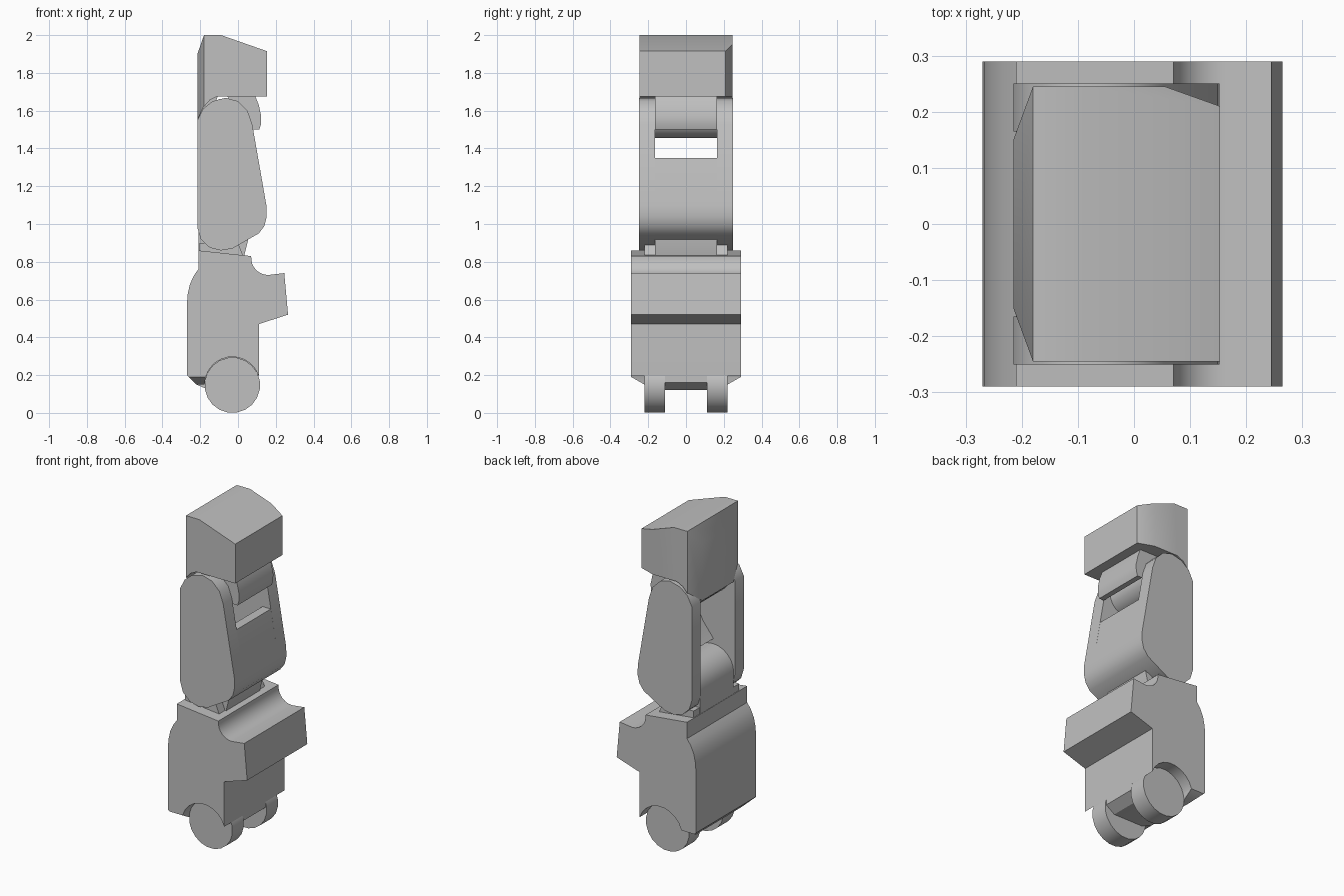
import bpy, bmesh
from math import pi, cos, sin, radians
from mathutils import Vector

cube = bpy.data.objects.get("Cube")
if cube:
    bpy.data.objects.remove(cube, do_unlink=True)

grey = bpy.data.materials.new("plain grey")
grey.use_nodes = True
colour = (0.53, 0.53, 0.53, 1)
grey.diffuse_color = colour
grey.node_tree.nodes["Principled BSDF"].inputs["Base Color"].default_value = colour


def arc(cx, cz, r, start, end, steps):
    """Points on an arc in the XZ plane, angles in degrees."""
    angles = [radians(start + (end - start) * i / steps) for i in range(steps + 1)]
    return [(cx + r * cos(a), cz + r * sin(a)) for a in angles]


def slab(name, profile, y0, y1, cuts=()):
    """Extrude an XZ profile along Y, then trim it with (point, outward normal) planes."""
    bm = bmesh.new()
    face = bm.faces.new([bm.verts.new((x, y0, z)) for x, z in profile])
    ext = bmesh.ops.extrude_face_region(bm, geom=[face])
    for v in ext["geom"]:
        if isinstance(v, bmesh.types.BMVert):
            v.co.y = y1
    for point, normal in cuts:
        bmesh.ops.bisect_plane(bm, geom=bm.verts[:] + bm.edges[:] + bm.faces[:], dist=1e-5,
                               plane_co=Vector(point), plane_no=Vector(normal), clear_outer=True)
        bmesh.ops.holes_fill(bm, edges=[e for e in bm.edges if e.is_boundary])
    bmesh.ops.recalc_face_normals(bm, faces=bm.faces)
    mesh = bpy.data.meshes.new(name)
    bm.to_mesh(mesh)
    bm.free()
    mesh.materials.append(grey)
    mesh.shade_smooth()
    mesh.set_sharp_from_angle(angle=radians(32))
    obj = bpy.data.objects.new(name, mesh)
    bpy.context.collection.objects.link(obj)
    return obj


# Lower body: arched underside, forward ledge, rounded back, bevelled bottom sides
lower = [(-0.27, 0.2), (-0.22, 0.15)]
lower += arc(-0.03, 0.15, 0.147, 180, 18, 10)
lower += [(0.11, 0.2), (0.11, 0.47), (0.265, 0.52), (0.245, 0.74)]
lower += arc(0.16, 0.82, 0.09, 270, 185, 6)
lower += [(0.07, 0.83), (-0.21, 0.86), (-0.21, 0.76), (-0.235, 0.725),
          (-0.255, 0.68), (-0.266, 0.63), (-0.27, 0.58)]
slab("lower_body", lower, -0.29, 0.29,
     [((0, s * 0.29, 0.19), (0, s * 0.04, -0.07)) for s in (-1, 1)])

# Filler between the two foot discs
slab("foot_bridge", [(-0.22, 0.15), (-0.15, 0.12), (0.05, 0.12), (0.108, 0.16),
                     (0.108, 0.32), (-0.2, 0.32)], -0.112, 0.112)

# Foot discs
for side, s in (("right", -1), ("left", 1)):
    slab(side + "_foot_disc", arc(-0.03, 0.147, 0.147, 9, 351, 19), s * 0.11, s * 0.22)

# Raised collar and the knuckle standing on it
slab("collar", [(-0.205, 0.82), (0.04, 0.8), (0.0, 0.9), (-0.205, 0.9)], -0.22, 0.22)
slab("lower_knuckle", [(0.03, 0.82), (-0.208, 0.82)] +
     arc(-0.068, 0.99, 0.14, 180, 0, 12), -0.163, 0.163)

# Upright arm: two side plates
plate = [(-0.215, 1.55), (-0.215, 0.98), (-0.197, 0.92), (-0.15, 0.875), (-0.09, 0.86),
         (-0.03, 0.87), (0.11, 0.95), (0.14, 0.99), (0.152, 1.04), (0.15, 1.1),
         (0.075, 1.53), (0.05, 1.6), (0.0, 1.65), (-0.065, 1.668),
         (-0.135, 1.65), (-0.185, 1.61)]
for side, s in (("right", -1), ("left", 1)):
    slab(side + "_arm_plate", plate, s * 0.165, s * 0.25)

# Panel joining the plates, with a sloped inner shelf
slab("arm_panel", [(0.106, 1.35), (0.15, 1.1), (0.152, 1.04), (0.14, 0.99), (0.11, 0.95),
                   (0.04, 0.91), (0.08, 1.0), (0.05, 1.09), (-0.01, 1.14), (-0.07, 1.16),
                   (0.0, 1.25), (0.05, 1.35)], -0.166, 0.166)

# Upper joint: pivot and curved front flap
slab("upper_pivot", arc(-0.07, 1.56, 0.105, 0, 342, 19), -0.164, 0.164)
slab("joint_flap", [(-0.06, 1.68), (0.09, 1.68), (0.11, 1.63), (0.123, 1.57), (0.122, 1.53),
                    (0.113, 1.5), (0.08, 1.5), (0.06, 1.57), (0.0, 1.6)], -0.165, 0.165)

# Head: sloped top, tapered back corners, one clipped front corner
head = [(-0.215, 1.55), (-0.185, 1.615), (-0.15, 1.655), (-0.11, 1.675), (0.153, 1.675),
        (0.153, 1.915), (-0.09, 2.0), (-0.18, 2.0), (-0.215, 1.9)]
slab("head", head, -0.245, 0.245,
     [((-0.18, s * 0.245, 0), (-0.095, s * 0.035, 0)) for s in (-1, 1)] +
     [((0.055, 0.245, 0), (0.035, 0.098, 0))])

# Tongue of the head reaching down between the plates
slab("head_tongue", [(-0.214, 1.7), (-0.214, 1.55), (-0.15, 1.55), (-0.1, 1.7)], -0.15, 0.15)
